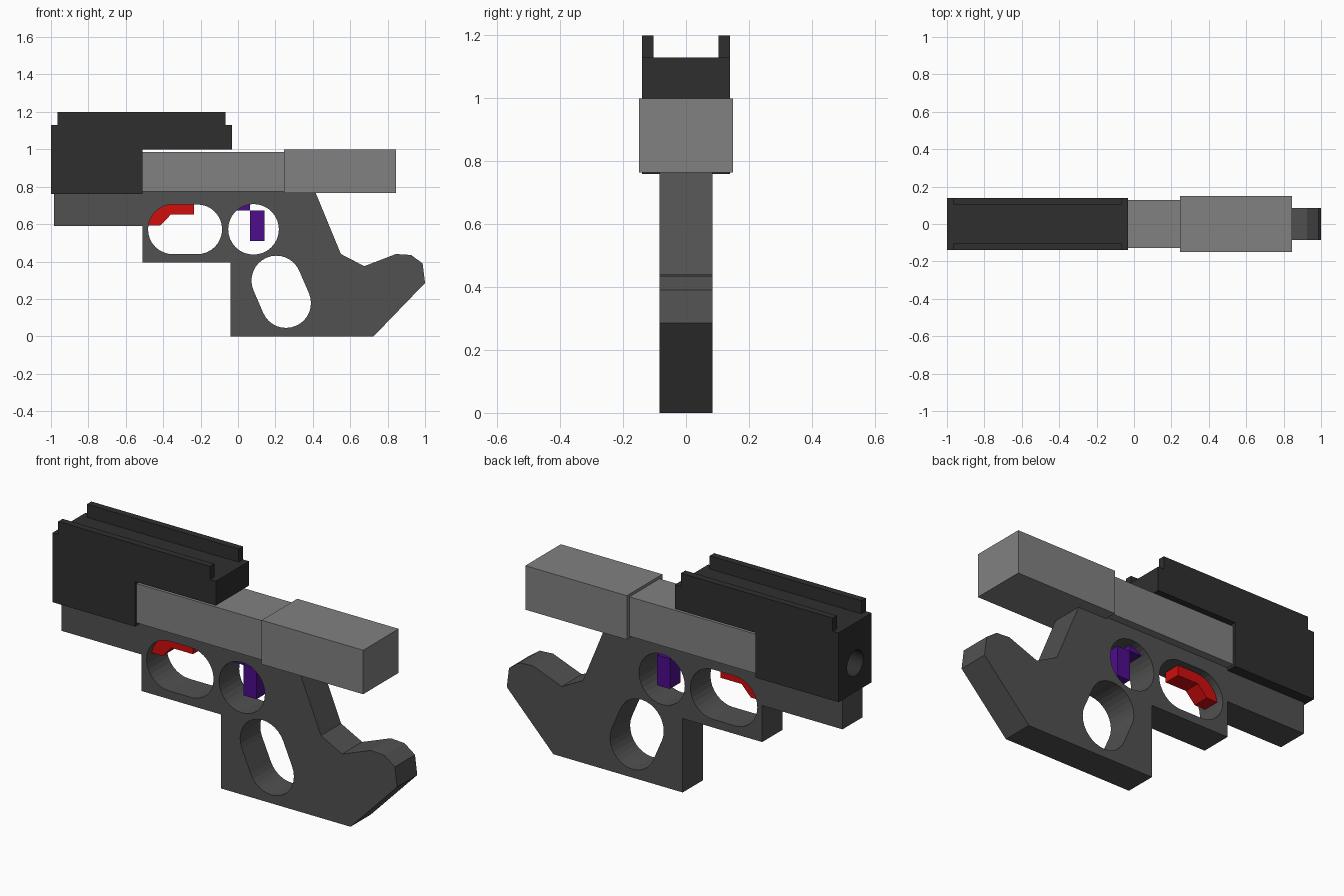
import bpy, bmesh, math
from mathutils import Vector

cube = bpy.data.objects.get("Cube")
if cube:
    bpy.data.objects.remove(cube, do_unlink=True)


def material(name, rgb):
    mat = bpy.data.materials.new(name)
    mat.use_nodes = True
    mat.diffuse_color = (*rgb, 1)
    mat.node_tree.nodes["Principled BSDF"].inputs["Base Color"].default_value = (*rgb, 1)
    return mat


black = material("black", (0.028, 0.028, 0.028))
charcoal = material("charcoal", (0.082, 0.082, 0.082))
grey = material("grey", (0.22, 0.22, 0.22))
red = material("red", (0.64, 0.004, 0.004))
purple = material("purple", (0.075, 0.004, 0.26))


def slab(name, outline, half_width, mat, y=0):
    """Extrude an (x, z) outline across y."""
    bm = bmesh.new()
    face = bm.faces.new([bm.verts.new((x, y - half_width, z)) for x, z in outline])
    ext = bmesh.ops.extrude_face_region(bm, geom=[face])
    moved = [v for v in ext["geom"] if isinstance(v, bmesh.types.BMVert)]
    bmesh.ops.translate(bm, verts=moved, vec=(0, 2 * half_width, 0))
    bmesh.ops.recalc_face_normals(bm, faces=bm.faces)
    mesh = bpy.data.meshes.new(name)
    bm.to_mesh(mesh)
    bm.free()
    mesh.materials.append(mat)
    obj = bpy.data.objects.new(name, mesh)
    bpy.context.collection.objects.link(obj)
    return obj


def box(name, x0, x1, z0, z1, half_width, mat, y=0):
    return slab(name, [(x0, z0), (x1, z0), (x1, z1), (x0, z1)], half_width, mat, y)


def capsule(a, b, radius, steps=16):
    """Outline of a rounded slot from a to b."""
    a, b = Vector(a), Vector(b)
    heading = math.atan2(b.y - a.y, b.x - a.x)
    points = []
    for centre, start in ((b, heading - math.pi / 2), (a, heading + math.pi / 2)):
        for i in range(steps + 1):
            t = start + math.pi * i / steps
            points.append((centre.x + radius * math.cos(t), centre.y + radius * math.sin(t)))
    return points


def cut(target, cutter):
    cutter.hide_render = True
    mod = target.modifiers.new("opening", "BOOLEAN")
    mod.operation = "DIFFERENCE"
    mod.solver = "EXACT"
    mod.object = cutter
    bpy.context.view_layer.objects.active = target
    bpy.ops.object.modifier_apply(modifier=mod.name)
    bpy.data.objects.remove(cutter, do_unlink=True)


# Frame with grip and rear hook
frame = slab("frame", [
    (-0.985, 0.59), (-0.51, 0.59), (-0.51, 0.395), (-0.04, 0.395), (-0.04, 0),
    (0.725, 0), (1, 0.285), (0.987, 0.39), (0.925, 0.435), (0.845, 0.44),
    (0.675, 0.375), (0.55, 0.44), (0.412, 0.775), (-0.985, 0.775)], 0.085, charcoal)

# Finger openings: front guard, trigger guard, grip
for a, b, r in (((-0.348, 0.572), (-0.218, 0.572), 0.133),
                ((0.0825, 0.572), (0.0835, 0.572), 0.135),
                ((0.205, 0.298), (0.257, 0.178), 0.133)):
    cut(frame, slab("opening_cutter", capsule(a, b, r), 0.3, charcoal))

# Barrel housing and rear receiver
box("barrel_housing", -0.52, 0.25, 0.775, 0.985, 0.127, grey)
box("rear_receiver", 0.245, 0.845, 0.765, 1.0, 0.15, grey)

# Front shroud with overhanging top and a bore in its end
shroud = slab("front_shroud", [
    (-1, 0.76), (-0.51, 0.76), (-0.51, 1.0), (-0.033, 1.0), (-0.033, 1.13), (-1, 1.13)],
    0.14, black)
bpy.ops.mesh.primitive_cylinder_add(vertices=32, radius=0.068, depth=0.8,
                                    location=(-1, 0, 0.915), rotation=(0, math.pi / 2, 0))
bore = bpy.context.object
bore.data.materials.append(black)
cut(shroud, bore)

# Top rails
for side, y in (("left", 0.1215), ("right", -0.1215)):
    box("top_rail_" + side, -0.965, -0.068, 1.12, 1.2, 0.0185, black, y)

# Front catch
slab("front_catch", [
    (-0.5, 0.592), (-0.415, 0.592), (-0.36, 0.65), (-0.235, 0.65),
    (-0.235, 0.72), (-0.5, 0.72)], 0.045, red)

# Trigger and its arm
box("trigger", 0.064, 0.141, 0.51, 0.672, 0.045, purple)
box("trigger_arm", -0.04, 0.064, 0.672, 0.72, 0.045, purple)
